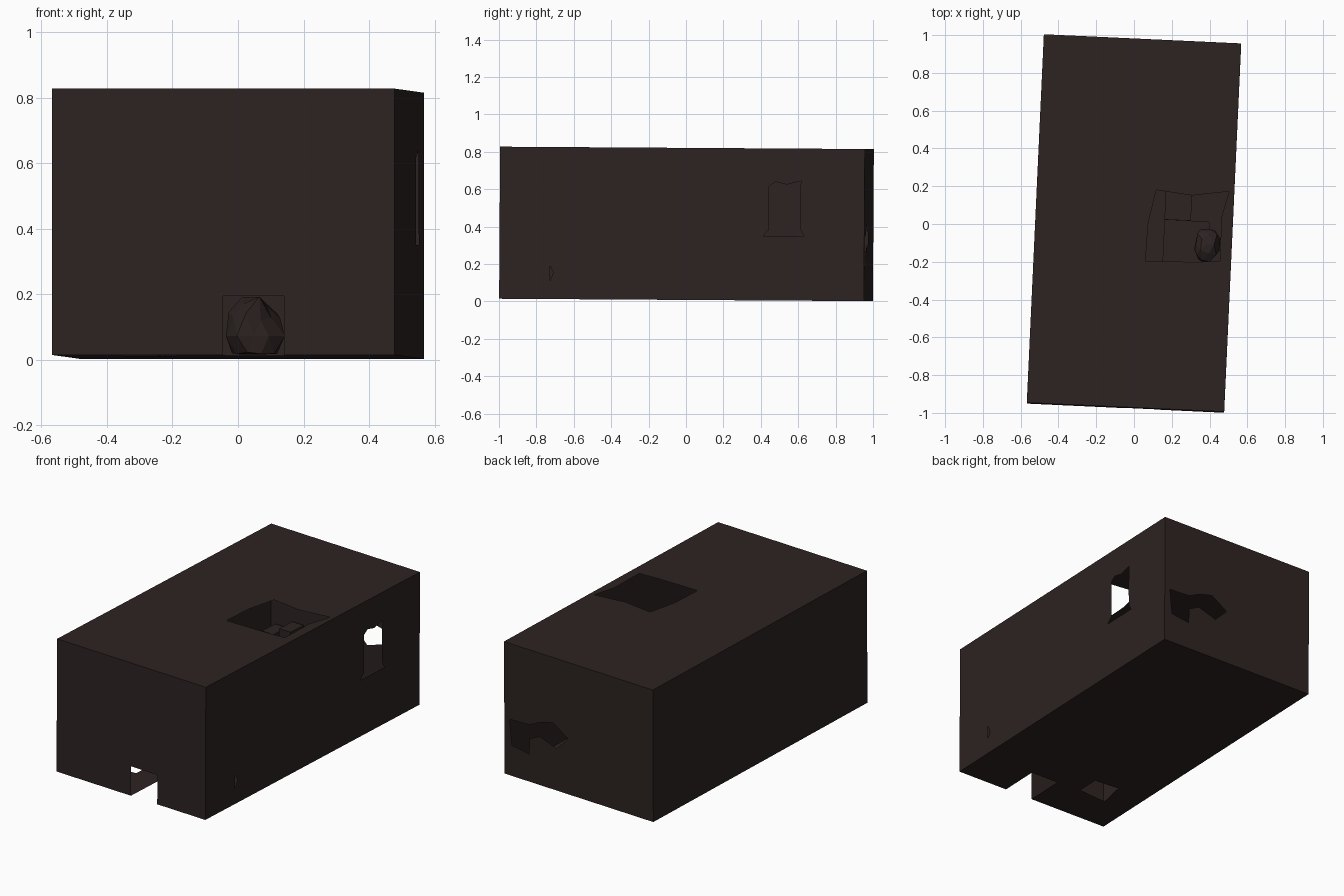
import bpy, bmesh, math, random
from mathutils import Matrix, Vector

random.seed(4)
if "Cube" in bpy.data.objects:
    bpy.data.objects.remove(bpy.data.objects["Cube"])

W, L, H = 0.523, 0.976, 0.813  # half width, half length, height
TURN = (Matrix.Translation((0, 0, 0.008)) @ Matrix.Rotation(math.radians(-0.37), 4, 'X')
        @ Matrix.Rotation(math.radians(-2.65), 4, 'Z'))


def material(name, rgb):
    m = bpy.data.materials.new(name)
    m.use_nodes = True
    m.diffuse_color = (*rgb, 1)
    bsdf = m.node_tree.nodes["Principled BSDF"]
    bsdf.inputs["Base Color"].default_value = (*rgb, 1)
    bsdf.inputs["Roughness"].default_value = 0.9
    return m


UMBER = material("dark umber", (0.026, 0.017, 0.016))


def finish(name, bm):
    mesh = bpy.data.meshes.new(name)
    bm.transform(TURN)
    bm.to_mesh(mesh)
    bm.free()
    mesh.materials.append(UMBER)
    obj = bpy.data.objects.new(name, mesh)
    bpy.context.collection.objects.link(obj)
    return obj


def wall(name, place, out, outline, holes=()):
    """Flat sheet with an outline and any number of holes."""
    bm = bmesh.new()
    for loop in (outline, *holes):
        vs = [bm.verts.new(place(a, b)) for a, b in loop]
        for i, v in enumerate(vs):
            bm.edges.new((vs[i - 1], v))
    bmesh.ops.triangle_fill(bm, use_beauty=True, edges=bm.edges[:], normal=Vector(out))
    bm.normal_update()
    wrong = [f for f in bm.faces if f.normal.dot(Vector(out)) < 0]
    bmesh.ops.reverse_faces(bm, faces=wrong)
    return finish(name, bm)


def rect(a, b):
    return [(-a, 0), (a, 0), (a, b), (-a, b)]


def box(name, x0, x1, y0, y1, z0, z1):
    bm = bmesh.new()
    size = Matrix.Diagonal((x1 - x0, y1 - y0, z1 - z0, 1))
    mid = Matrix.Translation(((x0 + x1) / 2, (y0 + y1) / 2, (z0 + z1) / 2))
    bmesh.ops.create_cube(bm, size=1, matrix=mid @ size)
    return finish(name, bm)


def lump(name, centre, size):
    """Rough faceted heap."""
    bm = bmesh.new()
    bmesh.ops.create_icosphere(bm, subdivisions=2, radius=1)
    for v in bm.verts:
        v.co *= random.uniform(0.8, 1.1)
        v.co = Vector(centre) + Vector([c * s for c, s in zip(v.co, size)])
        v.co.z = max(v.co.z, 0.005)
    return finish(name, bm)


# Outer shell: doorway notch shared by the front wall and the floor
D0, D1, DEEP, DOOR = 0.0, 0.185, -0.73, 0.18
wall("front_wall", lambda a, b: (a, -L, b), (0, -1, 0),
     [(-W, 0), (D0, 0), (D0, DOOR), (D1, DOOR), (D1, 0), (W, 0), (W, H), (-W, H)])

floor_hole = [(-0.35, -0.74), (-0.16, -0.72), (-0.16, -0.58), (-0.32, -0.57)]
wall("floor", lambda a, b: (a, b, 0), (0, 0, -1),
     [(-W, -L), (D0, -L), (D0, DEEP), (D1, DEEP), (D1, -L), (W, -L), (W, L), (-W, L)],
     [floor_hole])

roof_hole = [(0.11, 0.18), (0.3, 0.16), (0.495, 0.19), (0.46, 0.05),
             (0.465, -0.18), (0.35, -0.19), (0.07, -0.2), (0.075, 0)]
wall("roof", lambda a, b: (a, b, H), (0, 0, 1),
     [(-W, -L), (W, -L), (W, L), (-W, L)], [roof_hole])

back_hole = [(0.485, 0.345), (0.47, 0.19), (0.35, 0.17), (0.345, 0.265), (0.275, 0.3),
             (0.155, 0.26), (0.075, 0.34), (0.18, 0.41), (0.275, 0.385), (0.345, 0.35)]
wall("back_wall", lambda a, b: (a, L, b), (0, 1, 0), rect(W, H), [back_hole])

window = [(0.435, 0.345), (0.655, 0.345), (0.635, 0.38), (0.63, 0.5), (0.635, 0.64),
          (0.56, 0.62), (0.5, 0.635), (0.465, 0.61), (0.467, 0.38)]
slit = [(-0.705, 0.095), (-0.687, 0.14), (-0.705, 0.18)]
wall("left_wall", lambda a, b: (W, a, b), (1, 0, 0), rect(L, H), [window, slit])
wall("right_wall", lambda a, b: (-W, a, b), (-1, 0, 0), rect(L, H))

# Contents of the room
box("low_table", 0.16, 0.3, 0.03, 0.22, 0, 0.14)
box("floor_mat", 0.16, 0.4, -0.4, 0.03, 0, 0.02)
lump("floor_heap", (0.39, -0.09, 0.07), (0.07, 0.1, 0.08))
lump("entrance_heap", (0.08, -0.58, 0.06), (0.09, 0.13, 0.13))
for i, x in enumerate((-0.48, -0.36, -0.26)):
    box(f"back_crate_{i + 1}", x, x + 0.08, 0.84, 0.96, 0, random.uniform(0.18, 0.27))
